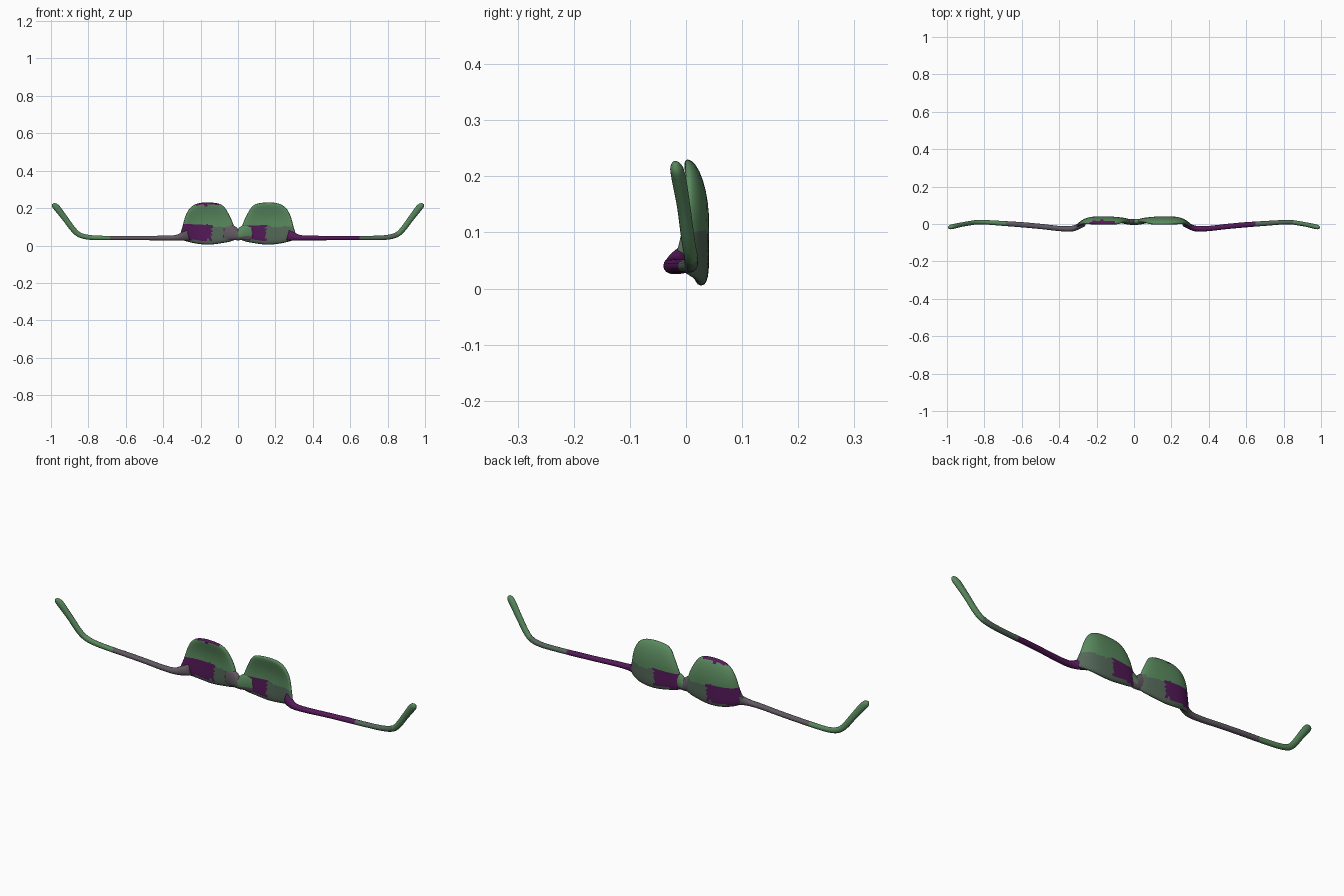
import bpy, bmesh, math
from mathutils import Vector

if "Cube" in bpy.data.objects:
    bpy.data.objects.remove(bpy.data.objects["Cube"])

def material(name, rgb):
    m = bpy.data.materials.new(name)
    m.diffuse_color = (*rgb, 1)
    m.use_nodes = True
    m.node_tree.nodes["Principled BSDF"].inputs["Base Color"].default_value = m.diffuse_color
    return m

MATS = [material("green", (0.10, 0.25, 0.11)), material("purple", (0.09, 0.01, 0.10)),
        material("grey_green", (0.09, 0.14, 0.10)), material("mauve_grey", (0.12, 0.10, 0.12))]

def spline(pts, steps, closed=False):
    """Catmull-Rom samples through points of any dimension."""
    n, out = len(pts), []
    get = (lambda i: Vector(pts[i % n])) if closed else (lambda i: Vector(pts[max(0, min(n - 1, i))]))
    for i in range(n if closed else n - 1):
        a, b, c, d = (get(i + k) for k in (-1, 0, 1, 2))
        for j in range(steps):
            t = j / steps
            out.append(0.5 * (2 * b + (c - a) * t + (2 * a - 5 * b + 4 * c - d) * t * t
                              + (3 * b - a - 3 * c + d) * t ** 3))
    if not closed:
        out.append(Vector(pts[-1]))
    return out

def skin(name, rings, colour):
    """Join rings of points into a closed, smooth, coloured object."""
    bm = bmesh.new()
    loops = [[bm.verts.new(p) for p in r] for r in rings]
    n = len(loops[0])
    for a, b in zip(loops, loops[1:]):
        for i in range(n):
            bm.faces.new((a[i], a[(i + 1) % n], b[(i + 1) % n], b[i]))
    bm.faces.new(loops[0])
    bm.faces.new(loops[-1])
    bmesh.ops.recalc_face_normals(bm, faces=bm.faces)
    for f in bm.faces:
        f.smooth = True
        f.material_index = colour(f.calc_center_median())
    me = bpy.data.meshes.new(name)
    bm.to_mesh(me)
    bm.free()
    for m in MATS:
        me.materials.append(m)
    ob = bpy.data.objects.new(name, me)
    bpy.context.collection.objects.link(ob)
    return ob

def tube(name, path, side, colour, steps=6, n=14):
    """Sweep an oval along (x, y, z, depth radius, height radius)."""
    pts = spline(path, steps)
    rings = []
    for i, p in enumerate(pts):
        a, b = pts[max(0, i - 1)], pts[min(len(pts) - 1, i + 1)]
        t = Vector((b[0] - a[0], 0, b[2] - a[2])).normalized()
        up = Vector((-t.z, 0, t.x))
        ring = []
        for k in range(n):
            w = 2 * math.pi * k / n
            q = Vector(p[:3]) + up * p[4] * math.sin(w) + Vector((0, p[3] * math.cos(w), 0))
            ring.append((side * q.x, q.y, q.z))
        rings.append(ring)
    return skin(name, rings, colour)

# lens outline on the right-hand side, (x, z)
OUTLINE = [(0.008, 0.045), (0.022, 0.105), (0.048, 0.165), (0.08, 0.212), (0.125, 0.228),
           (0.20, 0.228), (0.248, 0.208), (0.278, 0.165), (0.297, 0.10), (0.311, 0.045),
           (0.29, 0.027), (0.22, 0.010), (0.15, 0.005), (0.08, 0.014), (0.03, 0.025)]

def lens_y(x, z):
    d = x - 0.17
    bend = 0.042 * (d / 0.14) ** 3 if d > 0 else 0.016 * (d / 0.17) ** 2
    return 0.027 - bend - 0.024 * max(0, (z - 0.12) / 0.11) ** 2

def lens_colour(c):
    lo, hi = (-0.30, -0.14) if c.x < 0 else (0.02, 0.15)
    if lo < c.x < hi and 0.03 < c.z < 0.11:
        return 1
    if c.x < -0.10 and c.z > 0.215:
        return 1
    return 0 if c.z > 0.10 else 2

def lens(name, side):
    outline = spline(OUTLINE, 4, closed=True)
    ks = [0.04, 0.2, 0.38, 0.55, 0.7, 0.83, 0.92, 0.975]
    levels = [(k, -1) for k in ks] + [(1, 0)] + [(k, 1) for k in reversed(ks)]
    cx, cz = 0.165, 0.11
    rings = []
    for k, face in levels:
        half = face * 0.014 * math.sqrt(1 - k ** 8)
        ring = []
        for p in outline:
            x, z = cx + (p[0] - cx) * k, cz + (p[1] - cz) * k
            ring.append((side * x, lens_y(x, z) + half, z))
        rings.append(ring)
    return skin(name, rings, lens_colour)

def arm_colour(c):
    if c.x > 0:
        return 1 if c.x < 0.65 else (2 if c.x < 0.85 else 0)
    return 3 if c.x > -0.68 else 0

# temple arm with its upturned tip: x, y, z, depth radius, height radius
ARM = [(0.265, 0.0, 0.055, 0.013, 0.028), (0.30, -0.015, 0.047, 0.016, 0.022),
       (0.335, -0.025, 0.041, 0.015, 0.015), (0.40, -0.024, 0.040, 0.014, 0.013),
       (0.50, -0.013, 0.040, 0.014, 0.012), (0.60, -0.004, 0.040, 0.014, 0.012),
       (0.70, 0.003, 0.040, 0.013, 0.012), (0.79, 0.009, 0.043, 0.012, 0.013),
       (0.845, 0.009, 0.056, 0.012, 0.014), (0.88, 0.004, 0.085, 0.012, 0.015),
       (0.925, -0.004, 0.145, 0.012, 0.016), (0.965, -0.013, 0.197, 0.013, 0.018),
       (0.982, -0.017, 0.215, 0.011, 0.015), (0.989, -0.019, 0.224, 0.005, 0.006)]

for label, s in (("left", -1), ("right", 1)):
    lens(label + "_lens", s)
    tube(label + "_temple_arm", ARM, s, arm_colour)

# bridge flaring into both lenses
BRIDGE = [(-0.075, 0.018, 0.072, 0.012, 0.045), (-0.035, 0.013, 0.068, 0.015, 0.042),
          (0.0, 0.011, 0.056, 0.017, 0.029),
          (0.035, 0.013, 0.068, 0.015, 0.042), (0.075, 0.018, 0.072, 0.012, 0.045)]
tube("bridge", BRIDGE, 1, lambda c: 0 if c.z > 0.05 and c.x > 0 else 3)
